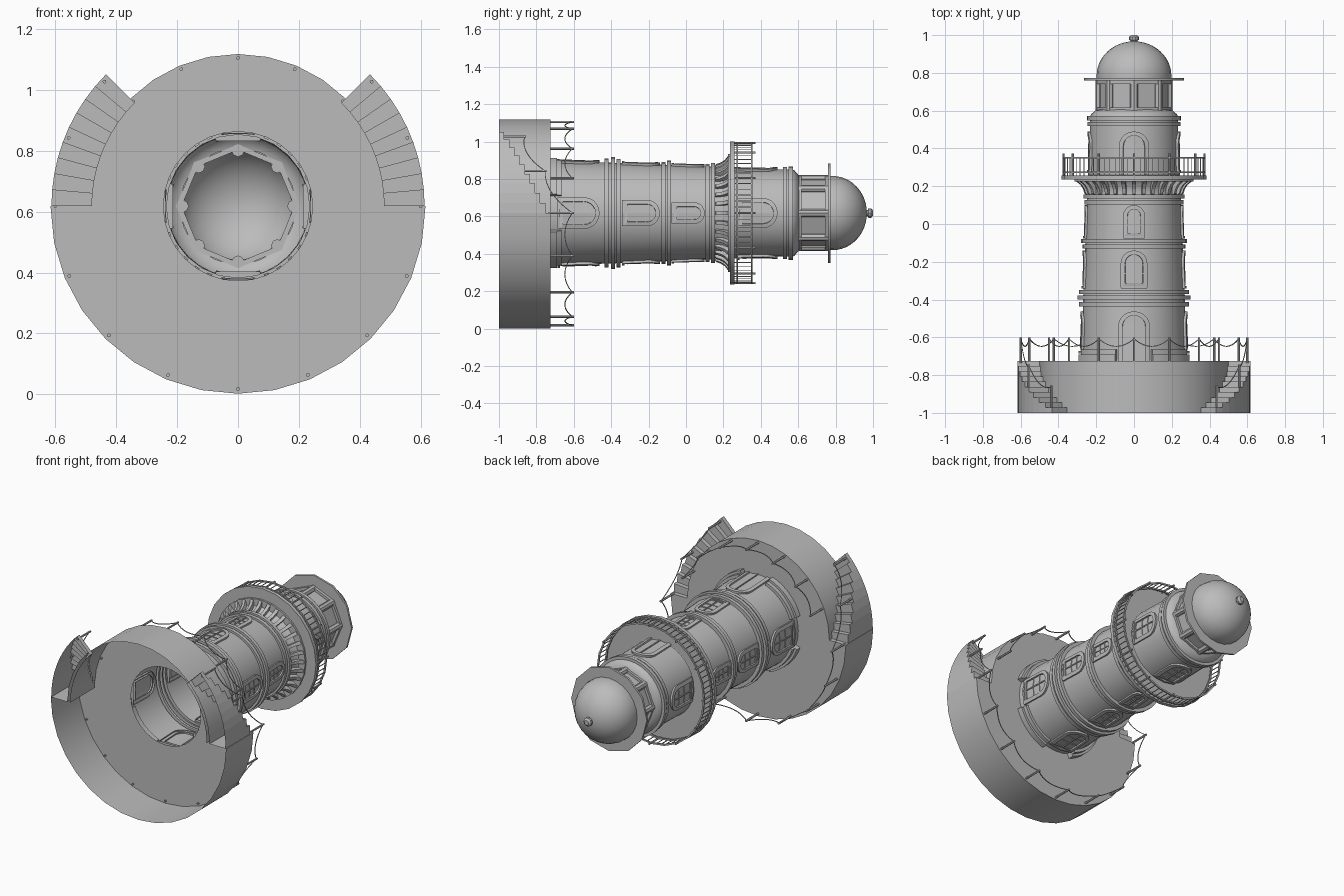
import bpy, bmesh
from math import sin, cos, pi, radians, sqrt
from mathutils import Vector

if "Cube" in bpy.data.objects:
    bpy.data.objects.remove(bpy.data.objects["Cube"])

AXIS_Z = 0.618                      # the tower lies along y at this height
DECK = -0.725

stone = bpy.data.materials.new("grey_stone")
stone.use_nodes = True
stone.diffuse_color = (0.5, 0.5, 0.5, 1)
stone.node_tree.nodes["Principled BSDF"].inputs["Base Color"].default_value = (0.5, 0.5, 0.5, 1)


def P(r, deg, h):
    """Point at radius r, angle deg (90 = entrance side) and height h along the tower."""
    a = radians(deg)
    return Vector((r * cos(a), h, AXIS_Z + r * sin(a)))


def finish(bm, name, smooth=None):
    bmesh.ops.remove_doubles(bm, verts=bm.verts, dist=0.0002)
    bmesh.ops.recalc_face_normals(bm, faces=bm.faces)
    mesh = bpy.data.meshes.new(name)
    bm.to_mesh(mesh)
    bm.free()
    mesh.materials.append(stone)
    ob = bpy.data.objects.new(name, mesh)
    bpy.context.collection.objects.link(ob)
    if smooth:
        bpy.ops.object.select_all(action='DESELECT')
        ob.select_set(True)
        bpy.context.view_layer.objects.active = ob
        bpy.ops.object.shade_smooth_by_angle(angle=radians(smooth))
    return ob


def bridge(bm, rows, wrap=False):
    """Skin a grid of points with quads."""
    grid = [[bm.verts.new(p) for p in row] for row in rows]
    pairs = list(zip(grid, grid[1:])) + ([(grid[-1], grid[0])] if wrap else [])
    for a, b in pairs:
        for i in range(len(a) - 1):
            bm.faces.new((a[i], a[i + 1], b[i + 1], b[i]))


def lathe(name, profile, n=32, start=0, end=360, smooth=35, caps=False):
    bm = bmesh.new()
    angles = [start + (end - start) * i / n for i in range(n + 1)]
    bridge(bm, [[P(r, a, h) for r, h in profile] for a in angles])
    if caps:
        for a in (start, end):
            bm.faces.new([bm.verts.new(P(r, a, h)) for r, h in profile[:-1]])
    return finish(bm, name, smooth)


def rod(bm, p, q, r, n=6):
    d = (q - p).normalized()
    u = d.orthogonal().normalized()
    v = d.cross(u)
    ring = [(u * cos(2 * pi * i / n) + v * sin(2 * pi * i / n)) * r for i in range(n)]
    ends = [[bm.verts.new(c + o) for o in ring] for c in (p, q)]
    for i in range(n):
        j = (i + 1) % n
        bm.faces.new((ends[0][i], ends[0][j], ends[1][j], ends[1][i]))
    for e in ends:
        bm.faces.new(e)


def wall_radius(h):
    if h < 0.2:
        return 0.282 - 0.034 * (h - DECK) / 0.875
    return 0.238 - 0.02 * (h - 0.26)


# Open-bottomed platform: wide at the rear, narrow on the stair side
outline = [(180 + 11.25 * i, 0.616) for i in range(17)] + [(360 + 11.25 * i, 0.5) for i in range(17)]
outline.append(outline[0])
bm = bmesh.new()
bridge(bm, [[P(r, a, -1), P(r, a, DECK), P(0.245, a, DECK)] for a, r in outline])
finish(bm, "platform", 30)

# Two curved flights of steps
STEPS = 9
for name, side in (("left_steps", 1), ("right_steps", -1)):
    bm = bmesh.new()
    rise, sweep = (DECK + 1) / (STEPS + 1), 45 / STEPS
    for i in range(STEPS):
        top = DECK - rise * (i + 1)
        a, b = [90 - side * (90 - sweep * k) for k in (i, i + 1)]
        for r in (0.48, 0.613):
            bridge(bm, [[P(r, a, -1), P(r, a, top)], [P(r, b, -1), P(r, b, top)]])
        bridge(bm, [[P(0.48, a, top), P(0.613, a, top)], [P(0.48, b, top), P(0.613, b, top)]])
        bridge(bm, [[P(0.48, b, top - rise), P(0.613, b, top - rise)], [P(0.48, b, top), P(0.613, b, top)]])
    finish(bm, name)

# Tower wall with stacked mouldings
def band(h, r, half=0.011):
    w = wall_radius(h)
    return [(w, h - half), (r, h - half), (r, h + half), (w, h + half)]


tower = [(wall_radius(DECK), DECK)]
for h, r in ((-0.425, 0.292), (-0.39, 0.3), (-0.36, 0.29), (-0.12, 0.272), (-0.09, 0.28), (0.115, 0.262), (0.145, 0.268)):
    tower += band(h, r)
tower += [(0.247, 0.17), (0.252, 0.2), (0.27, 0.225), (0.27, 0.24), (0.238, 0.26)]
for h, r in ((0.53, 0.246), (0.56, 0.25)):
    tower += band(h, r)
tower += [(0.228, 0.58), (0.205, 0.6), (0.19, 0.605)]
lathe("tower_wall", tower)

# Plinth quarters between the ground openings
ring = [(0.27, DECK), (0.312, DECK), (0.312, -0.69), (0.297, -0.69), (0.297, -0.665), (0.27, -0.665), (0.27, DECK)]
for i in range(4):
    lathe("plinth_%d" % (i + 1), ring, 8, 90 * i + 19, 90 * i + 71, caps=True)


# Arched doors and windows bent round the wall
def arch(w, low, high):
    pts = [(-w, low)]
    pts += [(-w * cos(pi * i / 10), high - w + w * sin(pi * i / 10)) for i in range(11)]
    return pts + [(w, low)]


def opening(name, deg, w, low, high, door):
    bm = bmesh.new()
    t = 0.022

    def bent(u, h, d):
        r = wall_radius(h)
        return P(r + d, deg + u / r * 180 / pi, h)

    outer = arch(w, low, high)
    inner = arch(w - t, low if door else low + t, high - t)
    bridge(bm, [[bent(u, h, d) for u, h in loop + loop[:1]]
                for loop, d in ((outer, -0.012), (outer, 0.012), (inner, 0.012), (inner, -0.012))])
    half = len(inner) // 2 + 1
    for s in (-1, 1):
        bridge(bm, [[bent(s * abs(u), h, 0.003), bent(0, h, 0.003)] for u, h in inner[:half]])
    bottom, top = inner[0][1], high - t
    rod(bm, bent(0, bottom, 0.004), bent(0, top, 0.004), 0.005, 4)
    if not door:
        for f in (0.33, 0.64):
            h = bottom + f * (top - bottom)
            for s in (-1, 1):
                rod(bm, bent(0, h, 0.004), bent(s * (w - t), h, 0.004), 0.004, 4)
        rod(bm, bent(-w, low, 0.006), bent(0, low, 0.006), 0.009, 4)
        rod(bm, bent(0, low, 0.006), bent(w, low, 0.006), 0.009, 4)
    finish(bm, name)


FACES = (("left", 0), ("entrance", 90), ("right", 180), ("rear", 270))
for side, deg in FACES:
    front = side == "entrance"
    opening(side + "_ground_opening", deg, 0.082, DECK if front else -0.68, -0.462, front)
    opening(side + "_lower_window", deg, 0.068, -0.335, -0.14, False)
    opening(side + "_middle_window", deg, 0.055, -0.07, 0.1, False)
    opening(side + "_gallery_opening", deg, 0.077, 0.26 if front else 0.28, 0.49, front)

# Gallery floor, brackets and railing
lathe("gallery_floor", [(0.235, 0.225), (0.315, 0.225), (0.315, 0.236), (0.383, 0.236), (0.383, 0.258), (0.235, 0.258)], 24)
bm = bmesh.new()
shape = [(0.24, 0.15), (0.262, 0.16), (0.27, 0.185), (0.285, 0.208), (0.308, 0.226), (0.24, 0.226)]
for i in range(32):
    sides = [[bm.verts.new(P(r, i * 11.25 + s * 2, h)) for r, h in shape] for s in (-1, 1)]
    for f in sides:
        bm.faces.new(f)
    for k in range(len(shape)):
        j = (k + 1) % len(shape)
        bm.faces.new((sides[0][k], sides[0][j], sides[1][j], sides[1][k]))
finish(bm, "gallery_brackets")
bm = bmesh.new()
for i in range(72):
    a = i * 5
    post = i % 6 == 0
    rod(bm, P(0.374, a, 0.255), P(0.374, a, 0.372 if post else 0.35), 0.006 if post else 0.0028, 6 if post else 4)
finish(bm, "gallery_balusters")
for name, h in (("lower_rail", 0.275), ("upper_rail", 0.352)):
    lathe(name, [(0.369, h - 0.004), (0.379, h - 0.004), (0.379, h + 0.004), (0.369, h + 0.004), (0.369, h - 0.004)], 24)

# Lantern room: eight panes framed by posts
lathe("lantern_glass", [(0.184, 0.6), (0.184, 0.765)], 8, smooth=None)
lathe("lantern_sill", [(0.185, 0.6), (0.203, 0.6), (0.203, 0.618), (0.185, 0.618)], 8, smooth=None)
lathe("lantern_head", [(0.185, 0.742), (0.203, 0.742), (0.203, 0.765), (0.185, 0.765)], 8, smooth=None)
bm = bmesh.new()
for i in range(8):
    rod(bm, P(0.183, i * 45, 0.6), P(0.183, i * 45, 0.765), 0.021, 8)
finish(bm, "lantern_posts")

# Roof plate, dome and finial
lathe("roof_plate", [(0.18, 0.76), (0.266, 0.76), (0.266, 0.773), (0.19, 0.773)], 12)
dome = [(0.198, 0.77)] + [(0.198 * cos(pi * i / 24), 0.785 + 0.182 * sin(pi * i / 24)) for i in range(13)]
lathe("dome", dome, 24, smooth=40)
lathe("finial", [(0.018, 0.955), (0.018, 0.972), (0.027, 0.975), (0.027, 0.99), (0.015, 1.0), (0, 1.0)], 10)

# Rope barrier round the platform and down both flights
bm_posts, bm_ropes = bmesh.new(), bmesh.new()


def barrier(stations, height=0.125):
    tips = []
    for r, a, base in stations:
        tip = P(r, a, base + height)
        rod(bm_posts, P(r, a, base - 0.01), tip, 0.0065)
        tips.append(tip - Vector((0, 0.008, 0)))
    for p, q in zip(tips, tips[1:]):
        pts = [p.lerp(q, k / 8) - Vector((0, 0.16 * (k / 8) * (1 - k / 8), 0)) for k in range(9)]
        for s, e in zip(pts, pts[1:]):
            rod(bm_ropes, s, e, 0.003, 4)


barrier([(0.6, 180 + 22.5 * i, DECK) for i in range(9)])
barrier([(0.487, 22.5 * i, DECK) for i in range(1, 8)])
for side in (1, -1):
    barrier([(0.6, 90 - side * (90 - a), h) for a, h in ((0, DECK), (22, -0.87), (43, -0.98))])
finish(bm_posts, "barrier_posts")
finish(bm_ropes, "barrier_ropes")
